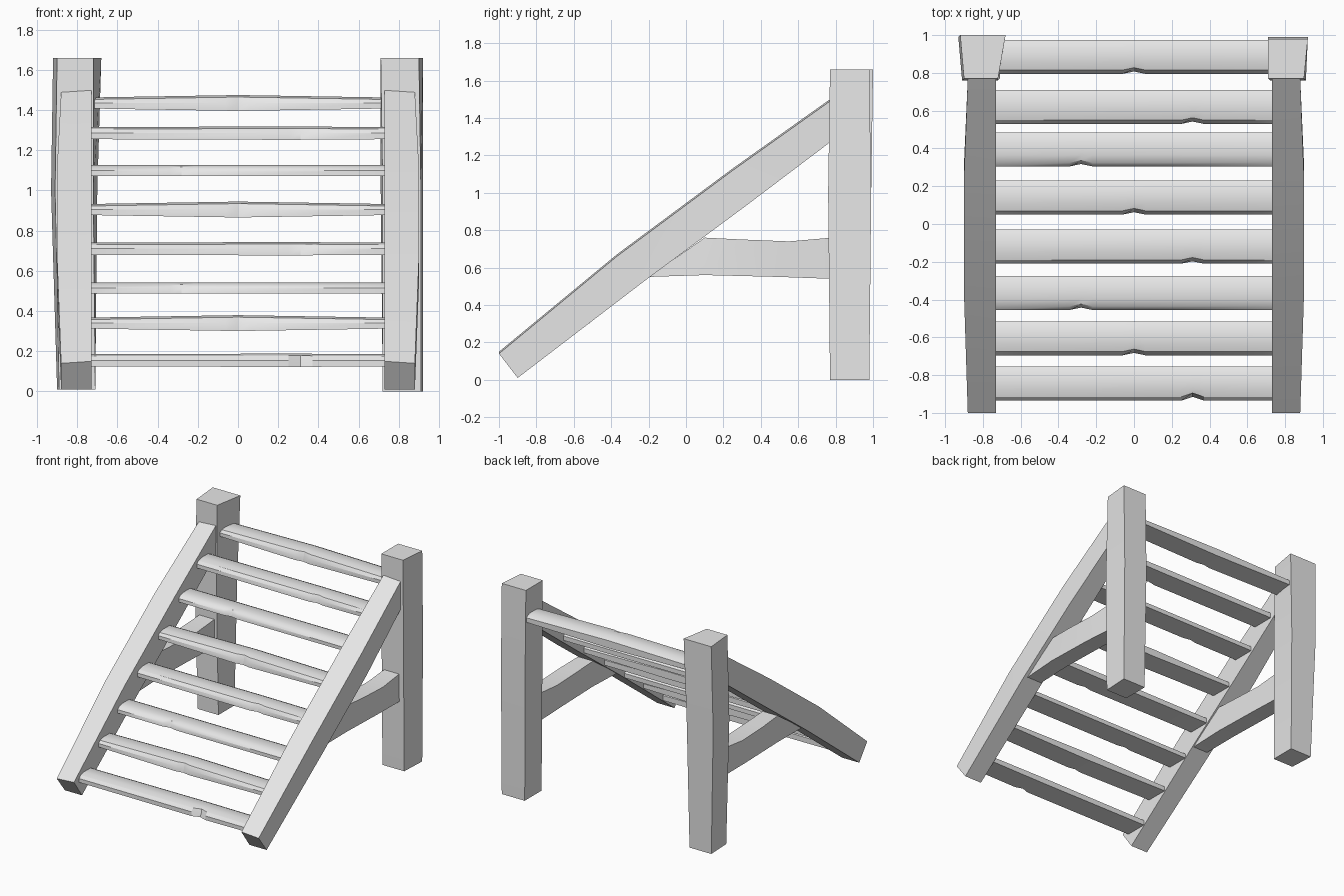
import bpy
import bmesh
import math

cube = bpy.data.objects.get("Cube")
if cube:
    bpy.data.objects.remove(cube, do_unlink=True)

# One plain grey for every part
grey = bpy.data.materials.new("light_grey")
grey.use_nodes = True
grey.diffuse_color = (0.8, 0.8, 0.8, 1)
grey.node_tree.nodes["Principled BSDF"].inputs["Base Color"].default_value = (0.8, 0.8, 0.8, 1)


def loft(name, rings):
    """Skin a closed solid through matching rings of points."""
    bm = bmesh.new()
    loops = [[bm.verts.new(point) for point in ring] for ring in rings]
    count = len(loops[0])
    for near, far in zip(loops, loops[1:]):
        for i in range(count):
            j = (i + 1) % count
            bm.faces.new((near[i], near[j], far[j], far[i]))
    bm.faces.new(loops[0])
    bm.faces.new(loops[-1])
    bmesh.ops.recalc_face_normals(bm, faces=bm.faces[:])
    mesh = bpy.data.meshes.new(name)
    bm.to_mesh(mesh)
    bm.free()
    mesh.materials.append(grey)
    obj = bpy.data.objects.new(name, mesh)
    bpy.context.collection.objects.link(obj)
    bpy.ops.object.select_all(action='DESELECT')
    obj.select_set(True)
    bpy.context.view_layer.objects.active = obj
    bpy.ops.object.shade_smooth_by_angle(angle=math.radians(30))
    return obj


def post(name, stations):
    """Hewn post: each station is height, front x pair, back x pair, y pair."""
    rings = []
    for z, front_a, front_b, back_a, back_b, y_front, y_back in stations:
        rings.append([(front_a, y_front, z), (front_b, y_front, z),
                      (back_b, y_back, z), (back_a, y_back, z)])
    return loft(name, rings)


# Rear posts, each slightly crooked
post("right_post", [
    (0.01, -.89, -.71, -.90, -.71, .77, .97),
    (1.0, -.91, -.72, -.93, -.7, .76, .99),
    (1.66, -.9, -.72, -.92, -.68, .77, 1)])
post("left_post", [
    (0, .72, .91, .72, .92, .77, .98),
    (1.0, .72, .91, .71, .92, .76, .99),
    (1.66, .71, .9, .71, .92, .77, .98)])

# Sloping side rails and level braces, mirrored left and right
rail_stations = [
    # top y, top z, bottom y, bottom z, outer x
    (-1, .15, -.9, .01, .88),
    (-.37, .67, -.22, .53, .9),
    (.25, 1.13, .32, .93, .9),
    (.77, 1.5, .77, 1.27, .88)]
brace_stations = [
    (.1, .76, -.2, .55, .87),
    (.3, .75, .1, .56, .88),
    (.55, .74, .5, .55, .88),
    (.78, .76, .78, .54, .87)]


def beam(name, stations, side, inner, drop):
    rings = []
    for y_top, z_top, y_low, z_low, outer in stations:
        rings.append([(side * inner, y_top, z_top), (side * outer, y_top, z_top - drop),
                      (side * outer, y_low, z_low), (side * inner, y_low, z_low)])
    return loft(name, rings)


for label, side in (("left", 1), ("right", -1)):
    beam(label + "_rail", rail_stations, side, .73, .01)
    beam(label + "_brace", brace_stations, side, .74, 0)


def rung(name, y, z, notch, thick, bow, chip):
    """Flat slat with a crowned top, a bowed middle and a chipped front edge."""
    rings = []
    half = .09
    for x in (-.735, notch - .06, notch, notch + .06, .735):
        swell = bow * (1 - abs(x) / .735)
        cut = chip if x == notch else 0
        low = z - thick / 2 - swell
        high = z + thick / 2 + swell
        front, back = y - half, y + half
        rings.append([
            (x, front + cut / 2, low),
            (x, front + cut, z),
            (x, front + .02 + cut / 2, high - .01),
            (x, front + .06, high),
            (x, back - .04, high),
            (x, back, high - .02),
            (x, back, low)])
    return loft(name, rings)


# Eight rungs climbing the slope, three notch patterns in turn
heights = [.155, .34, .515, .71, .905, 1.1, 1.285, 1.435]
depths = [-.845, -.605, -.365, -.12, .14, .395, .62, .885]
patterns = [(.31, .06, .005), (0, .055, .012), (-.28, .055, 0)]
for i, (z, y) in enumerate(zip(heights, depths)):
    notch, thick, bow = patterns[i % 3]
    chip = .04 if i == 0 else .025
    rung("rung_%d" % (i + 1), y, z, notch, thick, bow, chip)
